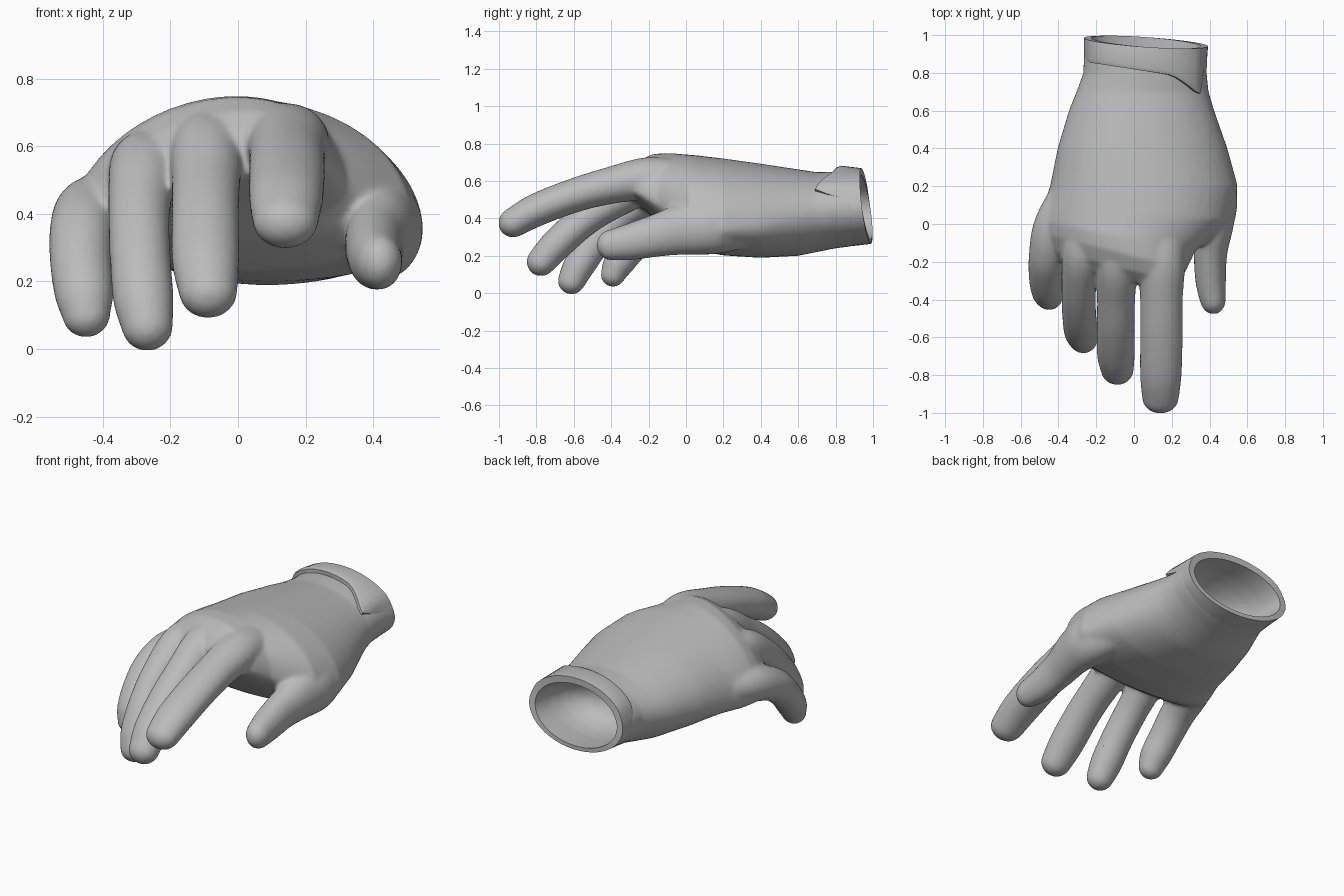
import bpy, bmesh, math
from mathutils import Vector

if "Cube" in bpy.data.objects:
    bpy.data.objects.remove(bpy.data.objects["Cube"])

grey = bpy.data.materials.new("light_grey")
grey.diffuse_color = (0.5, 0.5, 0.5, 1)
grey.use_nodes = True
grey.node_tree.nodes["Principled BSDF"].inputs["Base Color"].default_value = grey.diffuse_color
N = 48


def lerp_table(table, y):
    """Interpolate a section row of the table at y."""
    for r, s in zip(table, table[1:]):
        if r[0] >= y >= s[0]:
            f = (r[0] - y) / (r[0] - s[0])
            return [p + (q - p) * f for p, q in zip(r, s)]
    return table[0] if y > table[0][0] else table[-1]


def loft(bm, rings, closed=False):
    """Skin a list of point rings, capping or joining the ends."""
    vs = [[bm.verts.new(p) for p in r] for r in rings]
    pairs = list(zip(vs, vs[1:])) + ([(vs[-1], vs[0])] if closed else [])
    for a, b in pairs:
        n = len(a)
        for i in range(n):
            bm.faces.new((a[i], a[(i + 1) % n], b[(i + 1) % n], b[i]))
    if not closed:
        bm.faces.new(vs[0][::-1])
        bm.faces.new(vs[-1])


def make_object(name, bm):
    bmesh.ops.recalc_face_normals(bm, faces=bm.faces[:])
    me = bpy.data.meshes.new(name)
    bm.to_mesh(me)
    bm.free()
    me.materials.append(grey)
    ob = bpy.data.objects.new(name, me)
    bpy.context.collection.objects.link(ob)
    return ob


# Palm sections: y, left x, right x, top z, bottom z, left edge z, right edge z, shear
PALM = [
    (1.00, -.265, .395, .655, .265, .46, .46, 0),
    (.80, -.268, .385, .65, .24, .45, .45, 0),
    (.70, -.305, .395, .647, .22, .44, .43, 0),
    (.60, -.345, .425, .662, .20, .43, .41, 0),
    (.40, -.405, .495, .692, .19, .41, .37, 0),
    (.20, -.445, .55, .72, .203, .38, .345, 0),
    (.05, -.485, .515, .738, .23, .36, .38, -.06),
    (-.08, -.50, .325, .743, .31, .35, .48, -.2),
    (-.17, -.49, .28, .733, .38, .36, .53, -.25),
    (-.25, -.44, .24, .69, .45, .40, .56, -.25),
    (-.31, -.38, .21, .62, .49, .43, .56, -.25),
]


def section_point(y, t, k=1.0):
    """Point on the palm outline at angle t, scaled by k about its middle."""
    _, xl, xr, top, bot, zl, zr, shear = lerp_table(PALM, y)
    c, s = math.cos(t), math.sin(t)
    cx, a, mid = (xl + xr) / 2, (xr - xl) / 2, (zl + zr) / 2
    h = top - mid if s > 0 else mid - bot
    x = cx + a * c * k
    return Vector((x, y + shear * x, mid + k * ((zr - zl) / 2 * c + h * s)))


ANG = [2 * math.pi * i / N for i in range(N)]


def palm_ring(y, k=1.0):
    return [section_point(y, t, k) for t in ANG]


def catmull(pts, steps=5):
    """Smooth a path of (x, y, z, half width, half depth) rows."""
    P = [Vector(p) for p in pts]
    P = [P[0] * 2 - P[1]] + P + [P[-1] * 2 - P[-2]]
    out = []
    for i in range(1, len(P) - 2):
        for j in range(steps):
            u = j / steps
            out.append(.5 * (2 * P[i] + (P[i + 1] - P[i - 1]) * u
                       + (2 * P[i - 1] - 5 * P[i] + 4 * P[i + 1] - P[i + 2]) * u * u
                       + (3 * P[i] - P[i - 1] - 3 * P[i + 1] + P[i + 2]) * u ** 3))
    return out + [P[-2]]


def finger(bm, pts):
    """Tapered tube along a path with a rounded tip."""
    path = catmull(pts)
    rings = []

    def ring(centre, tangent, a, b):
        side = Vector((1, 0, 0))
        side = (side - tangent * side.dot(tangent)).normalized()
        up = side.cross(tangent)
        rings.append([centre + side * a * math.cos(t) + up * b * math.sin(t) for t in ANG])

    for i, p in enumerate(path):
        d = path[min(i + 1, len(path) - 1)] - path[max(i - 1, 0)]
        tan = Vector(d[:3]).normalized()
        ring(Vector(p[:3]), tan, p[3], p[4])
    for f in (.25, .5, .75, .93):
        q = f * math.pi / 2
        ring(Vector(p[:3]) + tan * p[4] * math.sin(q), tan, p[3] * math.cos(q), p[4] * math.cos(q))
    loft(bm, rings)


FINGERS = [
    # index
    [(.13, .0, .60, .12, .11), (.145, -.2, .612, .125, .115), (.145, -.4, .577, .113, .099),
     (.145, -.6, .522, .113, .091), (.142, -.8, .445, .11, .088), (.14, -.925, .376, .097, .079)],
    # middle
    [(-.08, .0, .59, .11, .11), (-.09, -.2, .59, .11, .11), (-.095, -.4, .485, .101, .093),
     (-.097, -.55, .387, .1, .088), (-.096, -.69, .262, .1, .086), (-.088, -.775, .168, .087, .078)],
    # ring
    [(-.25, .05, .54, .10, .09), (-.275, -.15, .54, .105, .1), (-.292, -.34, .42, .092, .088),
     (-.29, -.48, .28, .09, .086), (-.28, -.57, .15, .09, .084), (-.268, -.612, .067, .077, .074)],
    # little
    [(-.38, .14, .42, .08, .09), (-.435, -.02, .41, .1, .1), (-.46, -.17, .355, .097, .095),
     (-.465, -.28, .26, .092, .087), (-.455, -.36, .16, .087, .082), (-.449, -.39, .1, .072, .067)],
    # thumb
    [(.36, .35, .39, .1, .14), (.42, .15, .36, .125, .15), (.423, .0, .345, .105, .14),
     (.405, -.15, .31, .089, .115), (.406, -.3, .274, .081, .098), (.417, -.395, .258, .07, .084)],
]

# Hand: palm with a bowl-shaped opening plus five fingers, fused into one skin
bm = bmesh.new()
outer = [palm_ring(y) for y in (-.31, -.28, -.25, -.21, -.17, -.12, -.08, -.03, .05,
                                .12, .2, .3, .4, .5, .6, .7, .8, .9)]
inner = [palm_ring(y, k) for y, k in ((.9, .865), (.82, .83), (.75, .75), (.69, .62),
                                      (.64, .44), (.61, .22), (.605, .08))]
loft(bm, outer + inner)
for pts in FINGERS:
    finger(bm, pts)
hand = make_object("glove_hand", bm)
rm = hand.modifiers.new("fuse", 'REMESH')
rm.mode = 'VOXEL'
rm.voxel_size = .01
rm.use_smooth_shade = True
sm = hand.modifiers.new("soften", 'SMOOTH')
sm.factor = .5
sm.iterations = 14
dc = hand.modifiers.new("reduce", 'DECIMATE')
dc.ratio = .25


# Cuff: band with a slanted raised front edge on the back of the wrist
def cuff_ring(kind):
    ring = []
    for t in ANG:
        c, s = math.cos(t), math.sin(t)
        up = max(0, min(1, (s - .2) / .35))
        up = up * up * (3 - 2 * up)
        front = .86 - (.05 * (c + 1) + .27 * max(0, c - .4) ** 1.5) * up
        rim = .963 - .022 * c - .026 * s
        y, k, lift = {
            "tuck": (front, .92, 0), "front": (front, .985 + .02 * up, .022),
            "front_round": (front + .02, .995 + .015 * up, .029),
            "rim": (rim, 1.0, .015), "lip": (rim, .88, 0), "inside": (.82, .83, 0),
        }[kind]
        p = section_point(y, t, k)
        p.z += lift * up
        ring.append(p)
    return ring


bm = bmesh.new()
loft(bm, [cuff_ring(k) for k in ("tuck", "front", "front_round", "rim", "lip", "inside")], closed=True)
cuff = make_object("glove_cuff", bm)
bpy.context.view_layer.objects.active = cuff
cuff.select_set(True)
bpy.ops.object.shade_smooth_by_angle(angle=math.radians(35))
